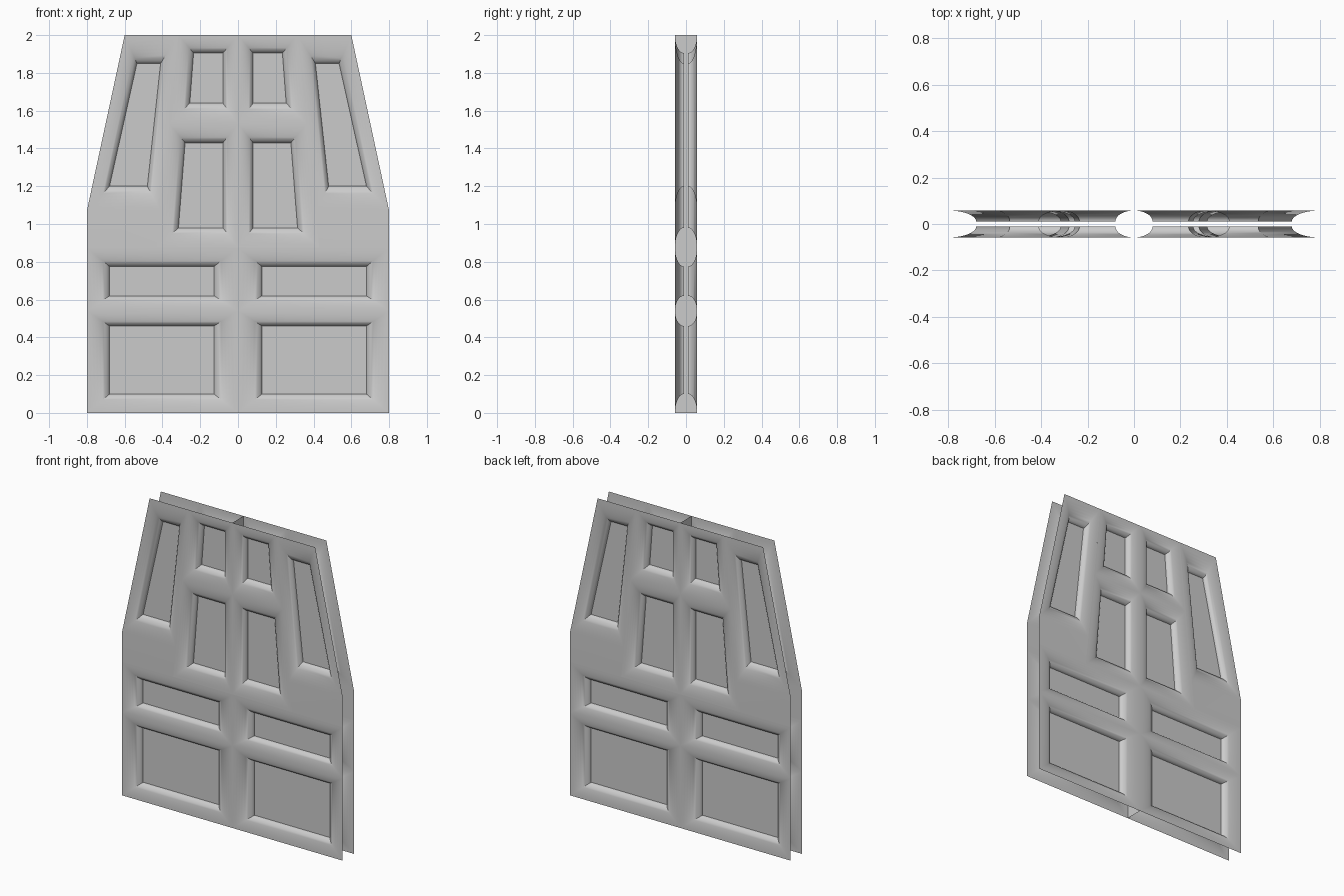
import bpy, bmesh, math

cube = bpy.data.objects.get("Cube")
if cube:
    bpy.data.objects.remove(cube)

FACE, PANEL, STEPS = 0.058, 0.011, 10   # half thickness at frame crest and at panel

grey = bpy.data.materials.new("plain grey")
grey.use_nodes = True
colour = (0.6, 0.6, 0.6, 1)
grey.diffuse_color = colour
grey.node_tree.nodes["Principled BSDF"].inputs["Base Color"].default_value = colour

# Each cell: recessed panel corners, then matching frame crest corners (x, z)
cells = [
    # wide bottom panel
    ([(0.127, 0.10), (0.68, 0.10), (0.68, 0.46), (0.127, 0.46)],
     [(0, 0), (0.8, 0), (0.8, 0.54), (0, 0.54)]),
    # narrow wide panel
    ([(0.127, 0.62), (0.68, 0.62), (0.68, 0.775), (0.127, 0.775)],
     [(0, 0.54), (0.8, 0.54), (0.8, 0.875), (0, 0.875)]),
    # middle tapered panel
    ([(0.08, 0.98), (0.315, 0.98), (0.28, 1.43), (0.08, 1.43)],
     [(0, 0.875), (0.43, 0.875), (0.363, 1.53), (0, 1.53)]),
    # top tapered panel
    ([(0.08, 1.64), (0.255, 1.64), (0.235, 1.905), (0.08, 1.905)],
     [(0, 1.53), (0.363, 1.53), (0.315, 2), (0, 2)]),
    # tall slanted outer panel
    ([(0.48, 1.20), (0.68, 1.20), (0.535, 1.85), (0.41, 1.85)],
     [(0.41, 1.07), (0.8, 1.07), (0.6, 2), (0.315, 2)]),
]
flat_rail = [(0.43, 0.875), (0.8, 0.875), (0.8, 1.07), (0.41, 1.07)]


def finish(bm, name):
    mesh = bpy.data.meshes.new(name)
    bm.to_mesh(mesh)
    bm.free()
    mesh.materials.append(grey)
    ob = bpy.data.objects.new(name, mesh)
    bpy.context.collection.objects.link(ob)
    return ob


def skin(name, side):
    """One moulded sheet; side is -1 for the front and 1 for the back."""
    bm = bmesh.new()
    for sx in (-1, 1):
        for inner, outer in cells:
            rings = []
            for i in range(STEPS + 1):
                a = math.pi / 2 * i / STEPS
                t, h = 1 - math.cos(a), PANEL + (FACE - PANEL) * math.sin(a)
                rings.append([bm.verts.new((sx * (p[0] + (q[0] - p[0]) * t), side * h,
                                            p[1] + (q[1] - p[1]) * t))
                              for p, q in zip(inner, outer)])
            bm.faces.new(rings[0])
            # quarter-round moulding up to the crest
            for r, s in zip(rings, rings[1:]):
                for k in range(4):
                    n = (k + 1) % 4
                    bm.faces.new((r[k], r[n], s[n], s[k]))
        bm.faces.new([bm.verts.new((sx * x, side * FACE, z)) for x, z in flat_rail])
    bmesh.ops.remove_doubles(bm, verts=bm.verts, dist=0.0005)
    bm.normal_update()
    for f in bm.faces:
        if f.normal.y * side < 0:
            f.normal_flip()
    ob = finish(bm, name)
    bpy.ops.object.select_all(action='DESELECT')
    ob.select_set(True)
    bpy.context.view_layer.objects.active = ob
    bpy.ops.object.shade_smooth_by_angle(angle=math.radians(35))


skin("front_skin", -1)
skin("back_skin", 1)

# Upright web joining the two skins along the middle
bm = bmesh.new()
bm.faces.new([bm.verts.new((0, y, z)) for y, z in
              ((-FACE, 0), (FACE, 0), (FACE, 2), (-FACE, 2))])
finish(bm, "center_web")
